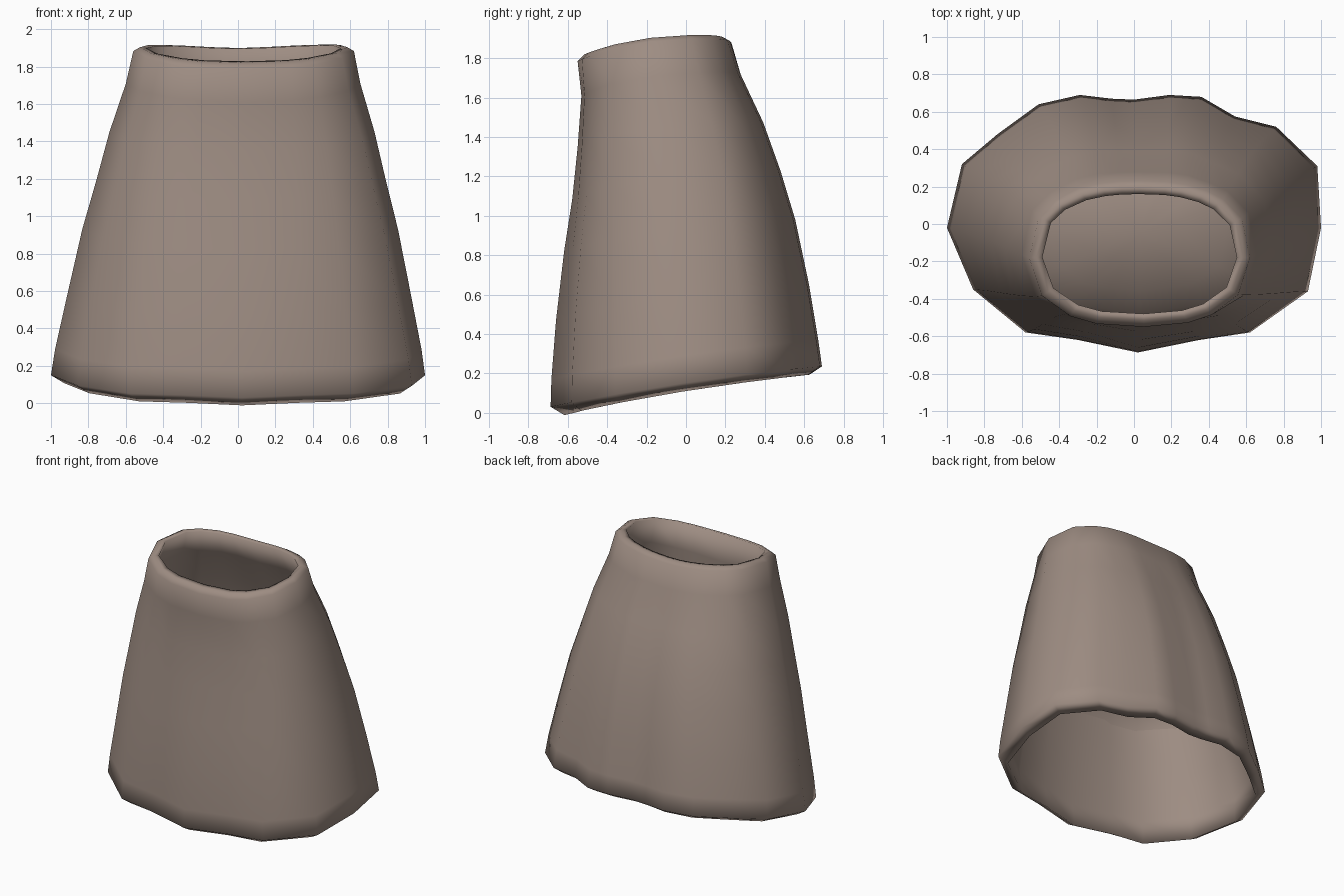
import bpy, bmesh, math

if "Cube" in bpy.data.objects:
    bpy.data.objects.remove(bpy.data.objects["Cube"])

# One muted brown cloth colour
cloth = bpy.data.materials.new("muted_brown_cloth")
cloth.diffuse_color = (0.34, 0.265, 0.225, 1)
cloth.use_nodes = True
cloth.node_tree.nodes["Principled BSDF"].inputs["Base Color"].default_value = cloth.diffuse_color

# Hem outline, counter-clockwise from the right side
HEM = [(1.0, -.02), (.98, .31), (.76, .52), (.54, .575), (.36, .68), (.19, .69), (0, .665),
       (-.12, .67), (-.29, .69), (-.51, .64), (-.73, .48), (-.92, .32), (-1.0, -.02),
       (-.86, -.35), (-.58, -.58), (-.3, -.62), (.02, -.687), (.35, -.62), (.62, -.58), (.93, -.36)]
CX, CY = .03, -.16   # waist centre

# Flare from waist (0) to hem (1) at each fraction of the height
LEVELS = [0, .1, .25, .4, .55, .75, .92, 1]
SIDE = [0, .09, .29, .45, .62, .80, .95, 1]
BACK = [0, .11, .36, .55, .71, .86, .96, 1]
FRONT = [0, -.14, 0, .2, .5, .8, .97, 1]


def waist_xy(hx, hy, inset=0):
    a = math.atan2(hy / .69, hx)
    c, s = math.cos(a), math.sin(a)
    rnd = lambda v: math.copysign(abs(v) ** .82, v)
    return CX + (.59 - inset) * rnd(c), CY + (.39 - inset) * rnd(s)


def rim_z(x, y):
    z = 1.915 - .115 * (max(0, .23 - y) / .78) ** 3
    return z - (.02 * math.exp(-(x / .3) ** 2) if y > 0 else 0)


def hem_z(y):
    return .133 + .149 * y + .02 * (1 - (y / .69) ** 2)


def wall_ring(i, inset=0):
    """Ring of the flared wall at level i, moved inwards by inset."""
    ring = []
    for hx, hy in HEM:
        wx, wy = waist_xy(hx, hy)
        fy = (BACK if hy > -.1 else FRONT)[i]
        x = wx + (hx - wx) * SIDE[i]
        y = wy + (hy - wy) * fy
        top = rim_z(wx, wy) - .015
        z = top + (hem_z(hy) - top) * LEVELS[i]
        dx, dy = x - CX, y - CY * (1 - LEVELS[i])
        k = inset / math.hypot(dx, dy)
        ring.append((x - dx * k, y - dy * k, z))
    return ring


def rim_ring(inset, lift):
    ring = []
    for hx, hy in HEM:
        x, y = waist_xy(hx, hy, inset)
        ring.append((x, y, rim_z(x, y) + lift))
    return ring


def loft(name, rings, closed=False, tip=None):
    bm = bmesh.new()
    vs = [[bm.verts.new(p) for p in r] for r in rings]
    n = len(HEM)
    pairs = list(zip(vs, vs[1:])) + ([(vs[-1], vs[0])] if closed else [])
    for a, b in pairs:
        for j in range(n):
            k = (j + 1) % n
            bm.faces.new((a[j], a[k], b[k], b[j]))
    if tip:
        t = bm.verts.new(tip)
        for j in range(n):
            bm.faces.new((vs[-1][j], vs[-1][(j + 1) % n], t))
    if closed:
        bmesh.ops.recalc_face_normals(bm, faces=bm.faces)
    for f in bm.faces:
        f.smooth = True
    me = bpy.data.meshes.new(name)
    bm.to_mesh(me)
    bm.free()
    me.materials.append(cloth)
    ob = bpy.data.objects.new(name, me)
    bpy.context.collection.objects.link(ob)
    return ob


# Skirt: outer wall, turned-under hem, inner wall and rounded waist rim
outer = [wall_ring(i) for i in range(len(LEVELS))]
hem = [[(x, y, z - .042) for x, y, z in wall_ring(7, .07)]]
inner = [wall_ring(i, .045) for i in range(6, 0, -1)]
rim = [rim_ring(.07, 0), rim_ring(.035, .005)]
loft("skirt", outer + hem + inner + rim, closed=True)

# Domed lining closing the inside of the skirt
base = wall_ring(4, .04)
mx, my, mz = CX, -.05, sum(p[2] for p in base) / len(base)
dome = []
for k in range(5):
    a = k * math.pi / 10
    s, h = math.cos(a), .32 * math.sin(a)
    dome.append([(mx + (x - mx) * s, my + (y - my) * s, mz + (z - mz) * s + h) for x, y, z in base])
loft("inner_lining", dome, tip=(mx, my, mz + .32))
